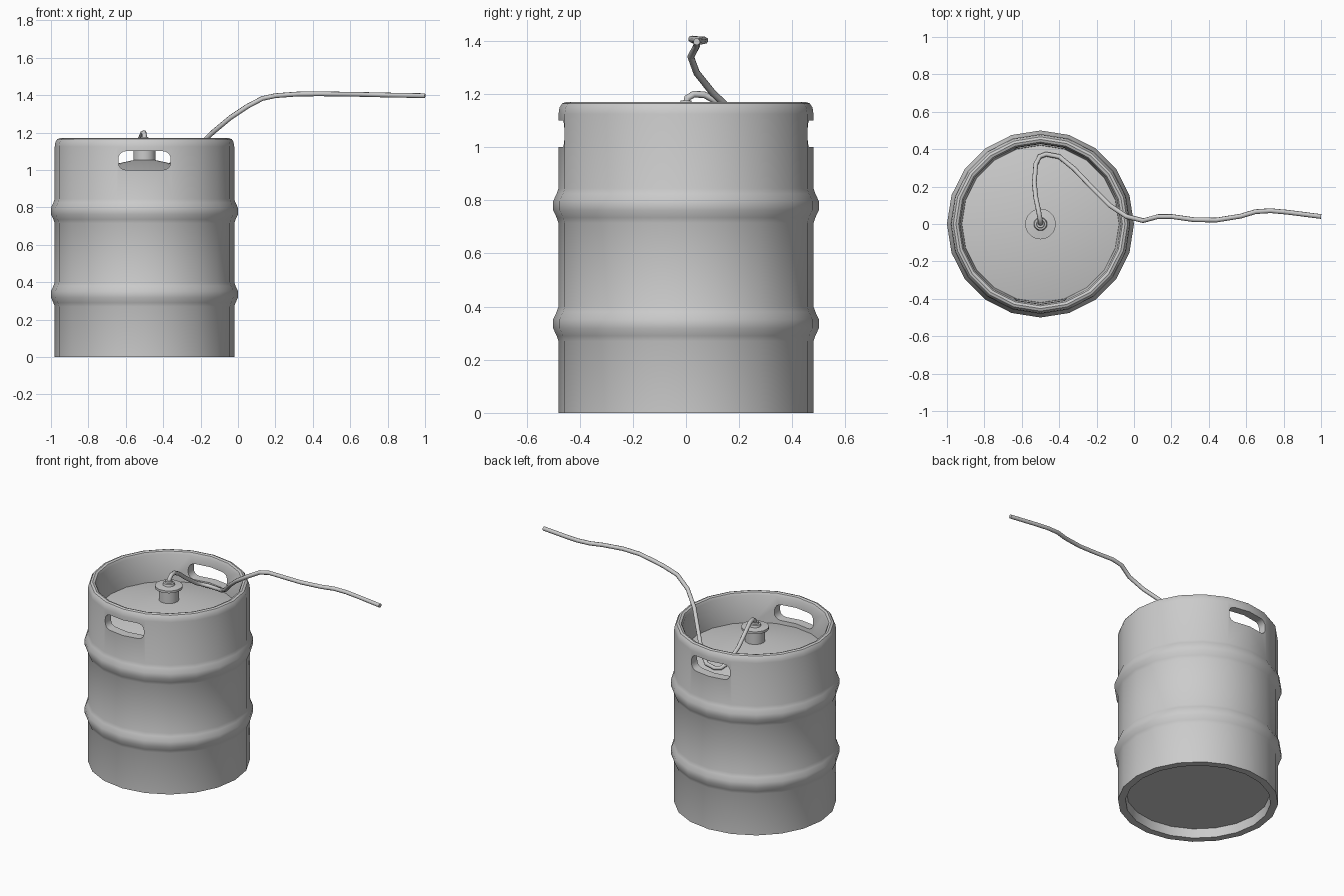
import bpy, bmesh
from math import sin, cos, pi, radians

if "Cube" in bpy.data.objects:
    bpy.data.objects.remove(bpy.data.objects["Cube"])

CX = -0.5  # keg axis


def finish(name, bm, angle=35):
    bmesh.ops.recalc_face_normals(bm, faces=bm.faces[:])
    me = bpy.data.meshes.new(name)
    bm.to_mesh(me)
    bm.free()
    ob = bpy.data.objects.new(name, me)
    bpy.context.collection.objects.link(ob)
    smooth(ob, angle)
    return ob


def activate(ob):
    bpy.ops.object.select_all(action='DESELECT')
    ob.select_set(True)
    bpy.context.view_layer.objects.active = ob


def smooth(ob, angle=35):
    activate(ob)
    bpy.ops.object.shade_smooth_by_angle(angle=radians(angle))


def lathe(name, profile, sides=20):
    """Turn an (r, z) profile around the keg axis; r = 0 makes a pole."""
    bm = bmesh.new()
    rings = []
    for r, z in profile:
        if r == 0:
            rings.append([bm.verts.new((CX, 0, z))] * sides)
        else:
            rings.append([bm.verts.new((CX + r * cos(2 * pi * i / sides),
                                        r * sin(2 * pi * i / sides), z)) for i in range(sides)])
    for a, b in zip(rings, rings[1:]):
        for i in range(sides):
            j = (i + 1) % sides
            quad = list(dict.fromkeys((a[i], a[j], b[j], b[i])))
            bm.faces.new(quad)
    return finish(name, bm)


# Keg body: recessed base, ribbed wall, rolled rim, domed lid
def rib(z):
    return [(0.48, z - 0.065), (0.487, z - 0.045), (0.5, z - 0.017),
            (0.5, z + 0.017), (0.487, z + 0.045), (0.48, z + 0.065)]


profile = [(0, 0.06), (0.43, 0.06), (0.435, 0), (0.48, 0)]
profile += rib(0.335) + rib(0.78)
profile += [(0.48, 1.125), (0.476, 1.15), (0.466, 1.165), (0.452, 1.17),
            (0.438, 1.165), (0.43, 1.15), (0.42, 0.975), (0, 1.065)]
body = lathe("keg_body", profile)

# Hand holes cut through the front and back of the rim wall
for side in (-1, 1):
    bm = bmesh.new()
    bmesh.ops.create_cube(bm, size=1)
    for v in bm.verts:
        v.co.x = CX + v.co.x * 0.28
        v.co.y = side * 0.49 + v.co.y * 0.21
        v.co.z = 1.05 + v.co.z * 0.1
    edges = [e for e in bm.edges if abs(e.verts[0].co.y - e.verts[1].co.y) > 0.1]
    bmesh.ops.bevel(bm, geom=edges, offset=0.04, segments=4, profile=0.5, affect='EDGES')
    cutter = finish("hand_hole_cutter", bm)
    cutter.hide_render = True
    mod = body.modifiers.new("hand_hole", 'BOOLEAN')
    mod.operation = 'DIFFERENCE'
    mod.solver = 'EXACT'
    mod.object = cutter
    activate(body)
    bpy.ops.object.modifier_apply(modifier=mod.name)
    bpy.data.objects.remove(cutter)
smooth(body)

# Valve fitting: neck, flange and stepped collar
lathe("valve_fitting", [(0, 1.03), (0.06, 1.03), (0.06, 1.125), (0.082, 1.13),
                        (0.082, 1.145), (0.036, 1.15), (0.032, 1.163),
                        (0.022, 1.165), (0.02, 1.175), (0, 1.175)])

# Hose: dips behind the valve, climbs over the rim and runs out to the right
path = [(-0.5, 0, 1.15), (-0.5, 0.005, 1.185), (-0.503, 0.03, 1.2), (-0.51, 0.07, 1.197),
        (-0.525, 0.14, 1.16), (-0.533, 0.22, 1.10), (-0.525, 0.32, 1.03),
        (-0.505, 0.36, 1.01), (-0.47, 0.373, 1.005), (-0.40, 0.36, 1.01),
        (-0.32, 0.295, 1.045), (-0.22, 0.19, 1.12), (-0.13, 0.1, 1.205),
        (-0.04, 0.04, 1.28), (0.05, 0.018, 1.34), (0.13, 0.04, 1.382),
        (0.20, 0.04, 1.397), (0.32, 0.023, 1.406), (0.44, 0.021, 1.407),
        (0.57, 0.042, 1.405), (0.65, 0.066, 1.404), (0.73, 0.071, 1.402),
        (0.82, 0.063, 1.4), (1.0, 0.04, 1.397)]
cu = bpy.data.curves.new("hose", 'CURVE')
cu.dimensions = '3D'
cu.bevel_depth = 0.013
cu.bevel_resolution = 2
cu.use_fill_caps = True
sp = cu.splines.new('POLY')
sp.points.add(len(path) - 1)
for p, co in zip(sp.points, path):
    p.co = (*co, 1)
hose = bpy.data.objects.new("hose", cu)
bpy.context.collection.objects.link(hose)
activate(hose)
bpy.ops.object.convert(target='MESH')
smooth(bpy.context.view_layer.objects.active, 50)
